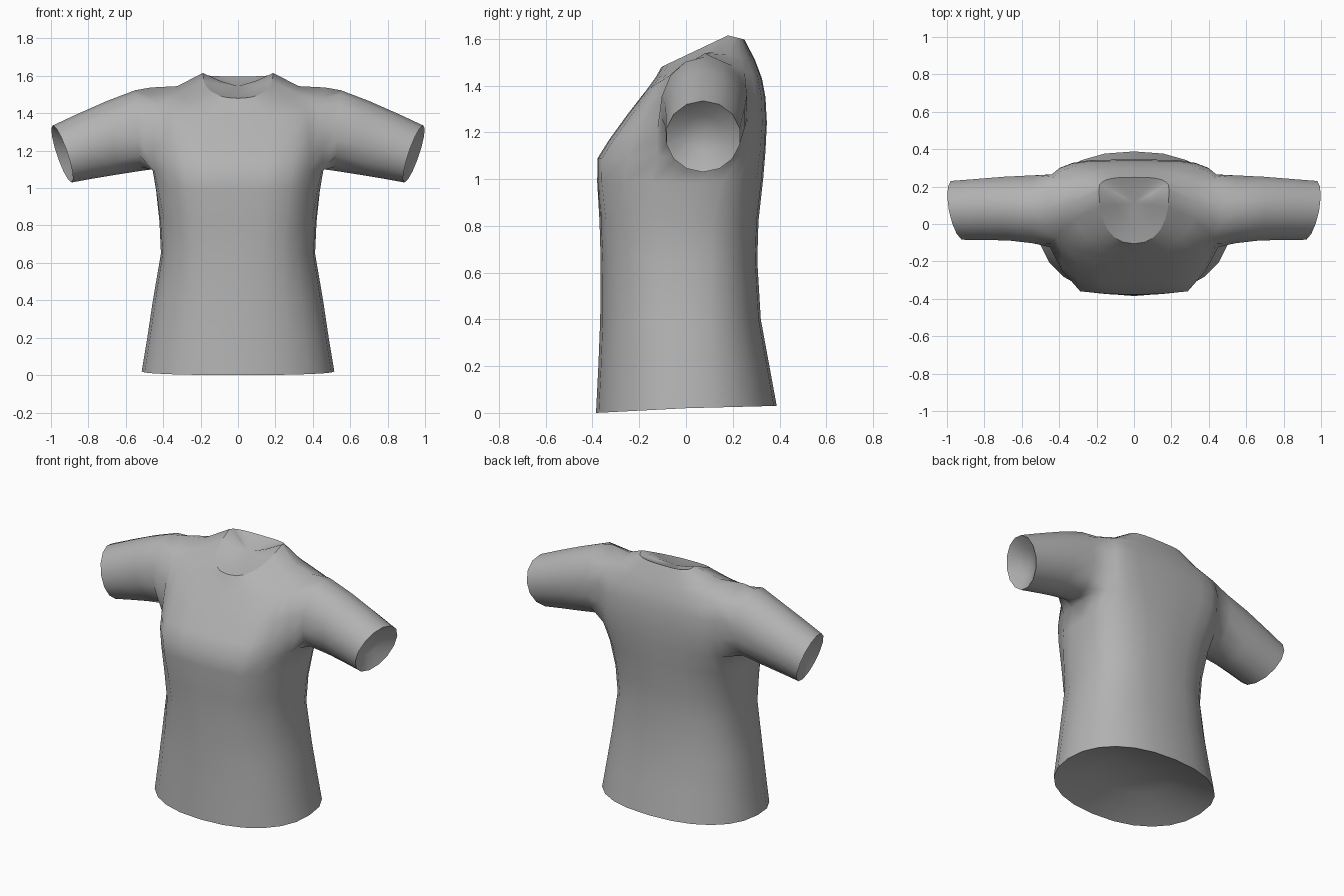
import bpy, bmesh, math

if "Cube" in bpy.data.objects:
    bpy.data.objects.remove(bpy.data.objects["Cube"])

# Torso rings from hem to collar: half width, front y, side y, back y,
# front z, side z, back z, front roundness, back roundness, chest squareness
RINGS = [
    (.515, -.385, .00, .388, .00, .02, .03, .90, .88, 0),
    (.485, -.375, .00, .355, .20, .20, .21, .88, .86, 0),
    (.455, -.367, .00, .320, .40, .40, .40, .86, .84, 0),
    (.412, -.365, .00, .305, .65, .65, .65, .82, .80, .2),
    (.420, -.370, .01, .310, .82, .82, .82, .78, .78, .5),
    (.437, -.380, .04, .330, .99, .98, 1.00, .70, .72, .9),
    (.457, -.378, .08, .340, 1.09, 1.10, 1.12, .65, .62, 1),  # armpit
    (.470, -.328, .08, .346, 1.17, 1.24, 1.24, .65, .52, .7),
    (.475, -.248, .08, .340, 1.28, 1.39, 1.35, .68, .50, .3),
    (.465, -.170, .08, .325, 1.38, 1.538, 1.43, .72, .52, 0),  # shoulder top
    (.325, -.130, .12, .295, 1.435, 1.545, 1.51, .75, .65, 0),
    (.188, -.105, .18, .250, 1.48, 1.615, 1.597, .85, .65, 0),  # collar
]
# Angular chest outline, from the side seam to the centre front
CHEST = [(1, 0), (1, .24), (.98, .44), (.84, .72), (.63, .96), (.32, .99), (0, 1)]
# Sleeve rings: top x, top z, bottom x, bottom z, front y, back y, forward turn
SLEEVE = [
    (.55, 1.523, .52, 1.092, -.108, .265, 0),
    (.70, 1.466, .66, 1.070, -.092, .257, .01),
    (.85, 1.400, .78, 1.050, -.090, .245, .02),
    (.99, 1.335, .89, 1.030, -.088, .234, .03),
]
HALF = 6                       # segments from the side seam to the centre line
PIT, SHOULDER, ARM = 6, 9, 2   # ring range and half width of the armhole


def ring_point(ring, j):
    hw, yf, ys, yb, zf, zs, zb, pf, pb, sq = ring
    a = abs(j) / HALF * math.pi / 2
    y, z, p = (yf, zf, pf) if j < 0 else (yb, zb, pb)
    u = 0 if abs(j) == HALF else math.cos(a) ** p
    w = math.sin(a) ** p
    if j < 0:
        cu, cw = CHEST[-j]
        u, w = u + (cu - u) * sq, w + (cw - w) * sq
    return (hw * u, ys + (y - ys) * w, zs + (z - zs) * w)


bm = bmesh.new()
cols = range(-HALF, HALF + 1)
grid = [{j: bm.verts.new(ring_point(r, j)) for j in cols} for r in RINGS]


def hollow(centre, depth, rim):
    """Close an opening with a shallow bowl and keep its rim crisp."""
    mid = []
    for v in rim[:-1] if rim[0] is rim[-1] else rim:
        mid.append(bm.verts.new([v.co[k] + (centre[k] - v.co[k]) * .5 + depth[k] * .75
                                 for k in range(3)]))
    if rim[0] is rim[-1]:
        mid.append(mid[0])
    c = bm.verts.new([centre[k] + depth[k] for k in range(3)])
    for i in range(len(rim) - 1):
        bm.faces.new((mid[i], rim[i], rim[i + 1], mid[i + 1]))
        bm.faces.new((c, mid[i], mid[i + 1]))
        bm.edges.get((rim[i], rim[i + 1])).smooth = False


# Torso half, leaving the armhole open
for r in range(len(RINGS) - 1):
    for j in range(-HALF, HALF):
        if PIT <= r < SHOULDER and -ARM <= j < ARM:
            continue
        bm.faces.new((grid[r][j], grid[r][j + 1], grid[r + 1][j + 1], grid[r + 1][j]))

# Armhole loop, from the shoulder top round the back, armpit and front
path = [(SHOULDER, j) for j in range(0, ARM)]
path += [(r, ARM) for r in range(SHOULDER, PIT, -1)]
path += [(PIT, j) for j in range(ARM, -ARM, -1)]
path += [(r, -ARM) for r in range(PIT, SHOULDER)]
path += [(SHOULDER, j) for j in range(-ARM, 0)]
loop = [grid[r][j] for r, j in path]
n = len(loop)

# Sleeve grown from the armhole
for xt, zt, xb, zb, yf, yb, turn in SLEEVE:
    new = []
    for i in range(n):
        t = 2 * math.pi * i / n
        c = (1 + math.cos(t)) / 2
        new.append(bm.verts.new((xb + (xt - xb) * c + turn * math.sin(t),
                                 (yf + yb) / 2 + (yb - yf) / 2 * math.sin(t),
                                 zb + (zt - zb) * c)))
    for i in range(n):
        k = (i + 1) % n
        bm.faces.new((loop[i], new[i], new[k], loop[k]))
    loop = new

# Hollow cuff, hem and neck
hollow((.94, .073, 1.182), (-.065, 0, .02), (loop + loop[:1])[::-1])
hollow((0, 0, .017), (0, 0, .12), [grid[0][j] for j in cols][::-1])
hollow((0, .10, 1.575), (0, .01, -.03), [grid[-1][j] for j in cols])

mesh = bpy.data.meshes.new("shirt")
bm.to_mesh(mesh)
bm.free()
shirt = bpy.data.objects.new("shirt", mesh)
bpy.context.collection.objects.link(shirt)

# Plain grey cloth
cloth = bpy.data.materials.new("grey_cloth")
cloth.diffuse_color = (.45, .45, .45, 1)
cloth.use_nodes = True
cloth.node_tree.nodes["Principled BSDF"].inputs["Base Color"].default_value = cloth.diffuse_color
mesh.materials.append(cloth)
for f in mesh.polygons:
    f.use_smooth = True

# Other half
mirror = shirt.modifiers.new("mirror", 'MIRROR')
mirror.use_axis[0] = True
mirror.use_clip = True
